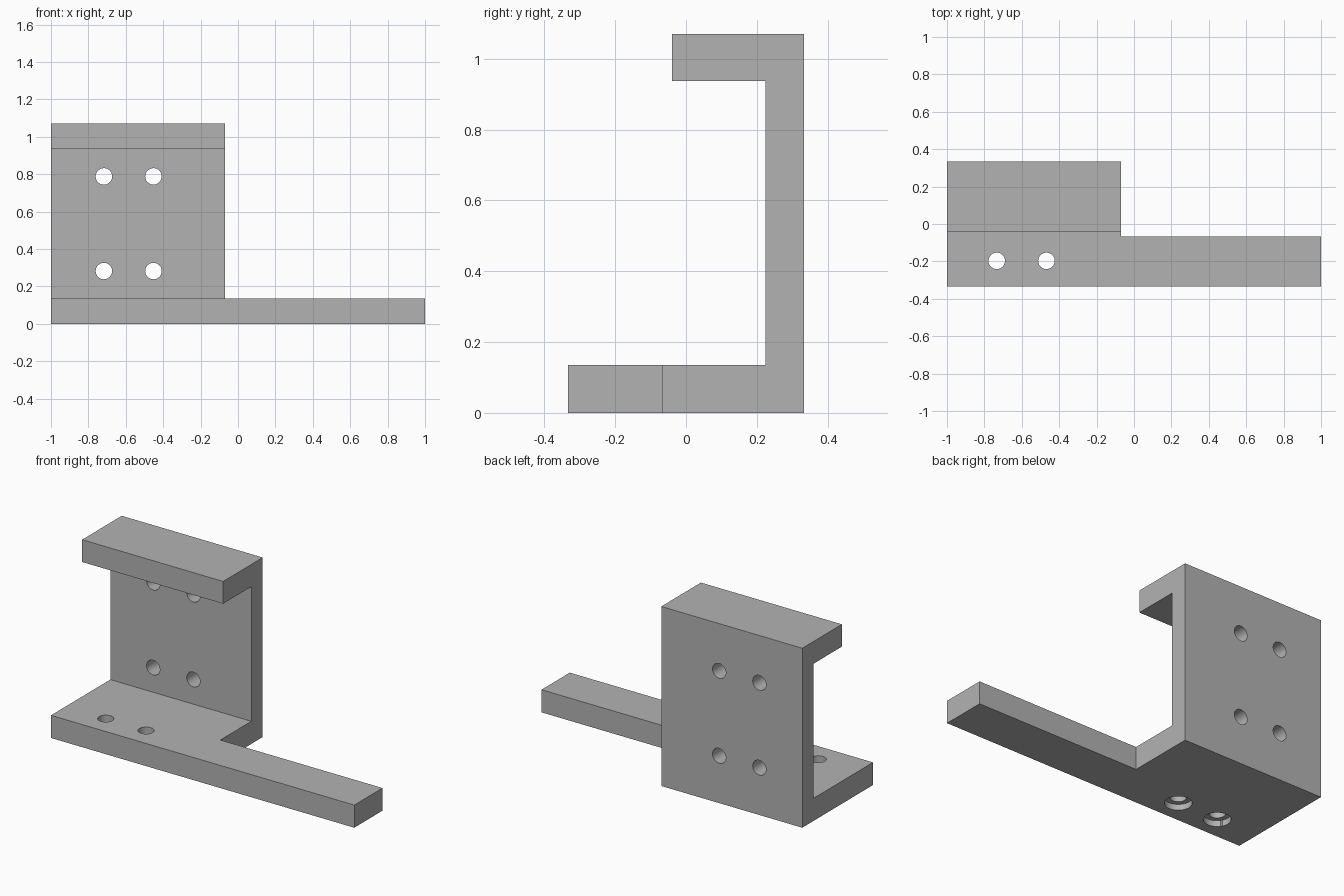
import bpy, bmesh, math
from mathutils import Matrix, Vector

if "Cube" in bpy.data.objects:
    bpy.data.objects.remove(bpy.data.objects["Cube"])

# Overall dimensions
LEFT, BODY_END, ARM_END = -1.0, -0.07, 1.0
FRONT, ARM_BACK, LIP, WALL, BACK = -0.333, -0.067, -0.04, 0.225, 0.333
BASE, LIP_Z, TOP = 0.135, 0.937, 1.07
HOLE_R, BORE_R, BORE_DEPTH = 0.044, 0.073, 0.035

grey = bpy.data.materials.new("plain grey")
grey.use_nodes = True
grey.diffuse_color = (0.45, 0.45, 0.45, 1)
grey.node_tree.nodes["Principled BSDF"].inputs["Base Color"].default_value = grey.diffuse_color


def add_object(name, bm):
    bmesh.ops.recalc_face_normals(bm, faces=bm.faces)
    mesh = bpy.data.meshes.new(name)
    bm.to_mesh(mesh)
    bm.free()
    mesh.materials.append(grey)
    obj = bpy.data.objects.new(name, mesh)
    bpy.context.collection.objects.link(obj)
    return obj


# C-shaped bracket, extruded along x from its side profile
profile = [(FRONT, 0), (BACK, 0), (BACK, TOP), (LIP, TOP),
           (LIP, LIP_Z), (WALL, LIP_Z), (WALL, BASE), (FRONT, BASE)]
bm = bmesh.new()
side = bm.faces.new([bm.verts.new((LEFT, y, z)) for y, z in profile])
ext = bmesh.ops.extrude_face_region(bm, geom=[side], use_keep_orig=True)
bmesh.ops.translate(bm, vec=(BODY_END - LEFT, 0, 0),
                    verts=[v for v in ext["geom"] if isinstance(v, bmesh.types.BMVert)])
bmesh.ops.recalc_face_normals(bm, faces=bm.faces)

# Long arm, pulled out of the front part of the base
bmesh.ops.bisect_plane(bm, geom=bm.verts[:] + bm.edges[:] + bm.faces[:],
                       plane_co=(0, ARM_BACK, 0), plane_no=(0, 1, 0))
bm.normal_update()
arm_root = [f for f in bm.faces if f.normal.x > 0.9
            and f.calc_center_median().y < ARM_BACK and f.calc_center_median().z < BASE]
arm = bmesh.ops.extrude_discrete_faces(bm, faces=arm_root)
for face in arm["faces"]:
    bmesh.ops.translate(bm, vec=(ARM_END - BODY_END, 0, 0), verts=face.verts)
bmesh.ops.remove_doubles(bm, verts=bm.verts, dist=0.0001)
bmesh.ops.dissolve_limit(bm, angle_limit=math.radians(1), verts=bm.verts, edges=bm.edges)
bracket = add_object("bracket", bm)


def drill(name, center, radius, depth, axis):
    """Cut a round hole centred on a point."""
    bm = bmesh.new()
    turn = Vector((0, 0, 1)).rotation_difference(Vector(axis)).to_matrix().to_4x4()
    bmesh.ops.create_cone(bm, cap_ends=True, segments=40, radius1=radius, radius2=radius,
                          depth=depth, matrix=Matrix.Translation(center) @ turn)
    cutter = add_object(name, bm)
    cutter.hide_render = True
    mod = bracket.modifiers.new(name, 'BOOLEAN')
    mod.operation, mod.solver, mod.object = 'DIFFERENCE', 'EXACT', cutter
    bpy.ops.object.modifier_apply(modifier=mod.name)
    bpy.data.objects.remove(cutter)


bpy.ops.object.select_all(action='DESELECT')
bpy.context.view_layer.objects.active = bracket
bracket.select_set(True)

# Four mounting holes through the back wall
for x in (-0.717, -0.452):
    for z in (0.282, 0.788):
        drill("wall_hole", (x, (WALL + BACK) / 2, z), HOLE_R, 0.2, (0, 1, 0))

# Two base holes, counterbored from below
for x in (-0.734, -0.468):
    drill("base_hole", (x, -0.197, BASE / 2), HOLE_R, 0.3, (0, 0, 1))
    drill("counterbore", (x, -0.197, 0), BORE_R, BORE_DEPTH * 2, (0, 0, 1))

bpy.ops.object.shade_smooth_by_angle(angle=math.radians(30))
